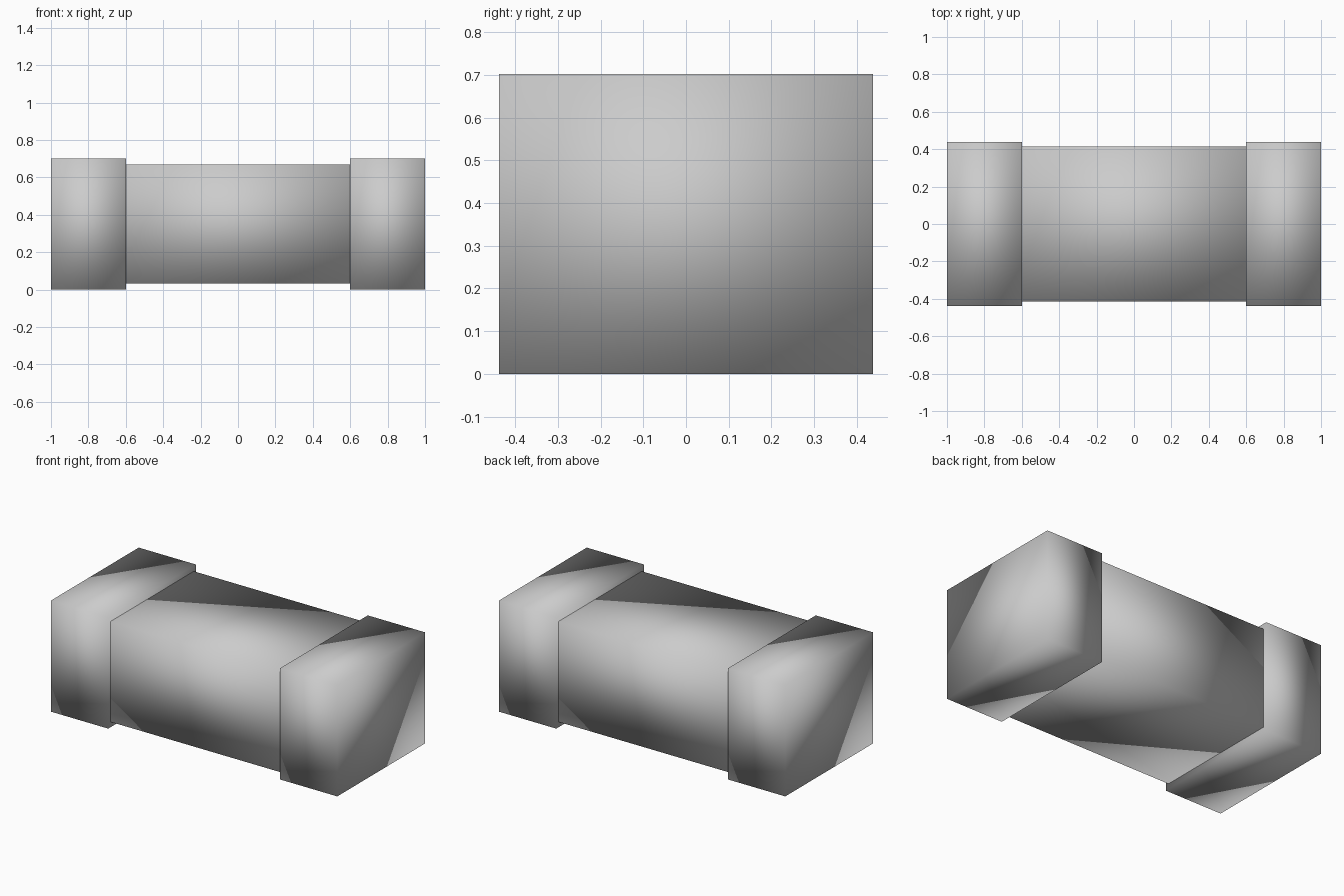
import bpy
import bmesh
from mathutils import Matrix, Vector

default = bpy.data.objects.get("Cube")
if default:
    bpy.data.objects.remove(default, do_unlink=True)

# Plain grey finish
grey = bpy.data.materials.new("plain_grey")
grey.use_nodes = True
color = (0.6, 0.6, 0.6, 1.0)
grey.diffuse_color = color
grey.node_tree.nodes["Principled BSDF"].inputs["Base Color"].default_value = color


def block(name, center, size):
    """Closed box with smooth shaded faces."""
    bm = bmesh.new()
    bmesh.ops.create_cube(bm, size=1, matrix=Matrix.Diagonal((*size, 1)))
    for face in bm.faces:
        face.smooth = True
    mesh = bpy.data.meshes.new(name)
    bm.to_mesh(mesh)
    bm.free()
    mesh.materials.append(grey)
    obj = bpy.data.objects.new(name, mesh)
    obj.location = Vector(center)
    bpy.context.collection.objects.link(obj)
    return obj


# Slightly slimmer middle section
block("middle_section", (0, 0, 0.351), (1.2, 0.83, 0.634))

# Matching end caps
for side, name in ((1, "left_end_cap"), (-1, "right_end_cap")):
    block(name, (side * 0.8, 0, 0.351), (0.4, 0.875, 0.702))
